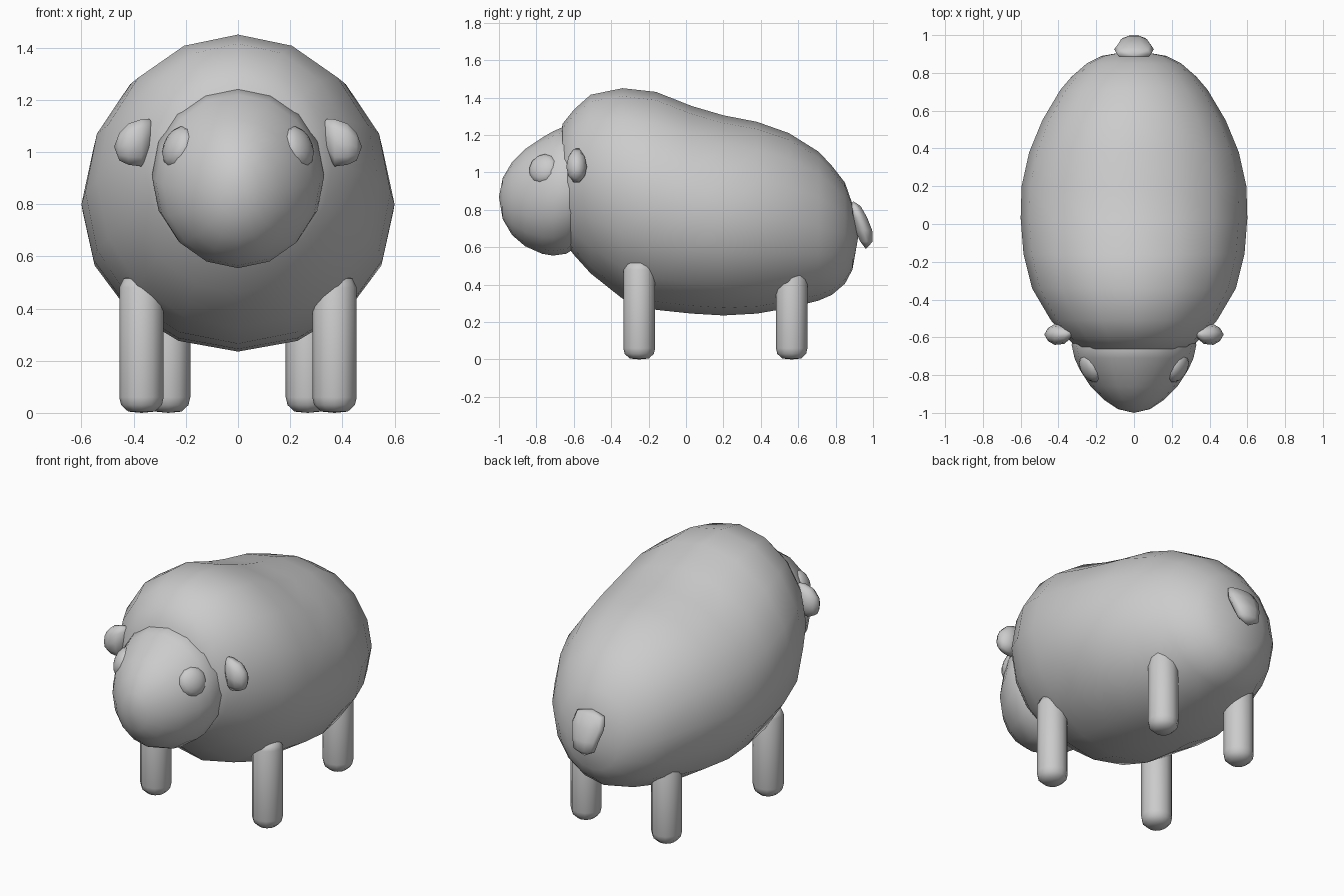
import bpy, bmesh, math
from mathutils import Vector

if "Cube" in bpy.data.objects:
    bpy.data.objects.remove(bpy.data.objects["Cube"])

grey = bpy.data.materials.new("light grey")
grey.diffuse_color = (0.6, 0.6, 0.6, 1)
grey.use_nodes = True
grey.node_tree.nodes["Principled BSDF"].inputs["Base Color"].default_value = grey.diffuse_color


def finish(bm, name):
    bmesh.ops.recalc_face_normals(bm, faces=bm.faces)
    me = bpy.data.meshes.new(name)
    bm.to_mesh(me)
    bm.free()
    me.materials.append(grey)
    for p in me.polygons:
        p.use_smooth = True
    ob = bpy.data.objects.new(name, me)
    bpy.context.collection.objects.link(ob)
    return ob


def loft(name, rings, axis, n=16, side=1):
    """Elliptical rings (position, centre a, radius a, centre b, radius b) along
    an axis; zero radii make a closing point. side=-1 mirrors across x."""
    bm = bmesh.new()

    def point(p, a, b):
        co = {'x': (p, a, b), 'y': (a, p, b), 'z': (a, b, p)}[axis]
        return bm.verts.new((co[0] * side, co[1], co[2]))

    loops = []
    for p, ca, ra, cb, rb in rings:
        if ra == 0:
            loops.append([point(p, ca, cb)] * n)
        else:
            loops.append([point(p, ca + ra * math.cos(math.tau * i / n),
                                cb + rb * math.sin(math.tau * i / n)) for i in range(n)])
    for l0, l1 in zip(loops, loops[1:]):
        for i in range(n):
            j = (i + 1) % n
            vs = list(dict.fromkeys((l0[i], l0[j], l1[j], l1[i])))
            bm.faces.new(vs)
    return finish(bm, name)


def side_profile(rows):
    """Rows of (y, top z, bottom z, half width) to rings along y."""
    return [(y, 0, w, (t + b) / 2, (t - b) / 2) for y, t, b, w in rows]


# woolly body
loft("body", side_profile([
    (-0.70, 0.95, 0.95, 0), (-0.66, 1.26, 0.64, 0.29), (-0.60, 1.335, 0.56, 0.36),
    (-0.51, 1.415, 0.46, 0.44), (-0.34, 1.45, 0.325, 0.54), (-0.16, 1.43, 0.265, 0.585),
    (0.03, 1.355, 0.245, 0.60), (0.20, 1.305, 0.235, 0.595), (0.38, 1.27, 0.245, 0.555),
    (0.55, 1.21, 0.275, 0.485), (0.71, 1.11, 0.315, 0.39), (0.78, 1.035, 0.345, 0.33),
    (0.85, 0.945, 0.405, 0.25), (0.89, 0.83, 0.48, 0.17), (0.92, 0.65, 0.65, 0)]), 'y')

# head
loft("head", side_profile([
    (-0.48, 0.9, 0.9, 0), (-0.54, 1.2, 0.63, 0.31), (-0.64, 1.25, 0.565, 0.33),
    (-0.71, 1.22, 0.555, 0.315), (-0.77, 1.185, 0.565, 0.288), (-0.86, 1.125, 0.605, 0.23),
    (-0.93, 1.055, 0.665, 0.16), (-0.98, 0.97, 0.75, 0.085), (-1.0, 0.87, 0.87, 0)]), 'y')

# tail
loft("tail", [
    (0.845, 0, 0, 0.895, 0), (0.82, 0, 0.09, 0.90, 0.035), (0.76, 0, 0.105, 0.925, 0.045),
    (0.69, 0, 0.085, 0.95, 0.048), (0.63, 0, 0.07, 0.965, 0.035), (0.59, 0, 0, 0.962, 0)],
    'z', 10)

# paired parts
for side, label in ((-1, "right"), (1, "left")):
    for part, x, y, r, top in (("front", 0.37, -0.25, 0.085, 0.53),
                               ("back", 0.267, 0.565, 0.084, 0.5)):
        loft(f"{part}_leg_{label}", [
            (0, x, 0, y, 0), (0.005, x, r * 0.6, y, r * 0.6), (0.03, x, r * 0.92, y, r * 0.92),
            (0.06, x, r, y, r), (top - 0.05, x, r, y, r),
            (top - 0.015, x, r * 0.8, y, r * 0.8), (top, x, 0, y, 0)], 'z', 12, side)

    loft(f"ear_{label}", [
        (0.32, -0.575, 0, 1.10, 0), (0.34, -0.58, 0.03, 1.06, 0.07),
        (0.37, -0.585, 0.05, 1.035, 0.095), (0.42, -0.585, 0.055, 1.03, 0.083),
        (0.455, -0.585, 0.035, 1.02, 0.055), (0.475, -0.585, 0, 1.02, 0)], 'x', 10, side)

    # eye bump, flattened along the direction the head surface faces
    bm = bmesh.new()
    bmesh.ops.create_uvsphere(bm, u_segments=12, v_segments=8, radius=1)
    rot = Vector((side * 0.85, -0.45, 0.35)).to_track_quat('Z', 'Y')
    for v in bm.verts:
        v.co = rot @ Vector((v.co.x * 0.085, v.co.y * 0.085, v.co.z * 0.05)) \
            + Vector((side * 0.228, -0.76, 1.017))
    finish(bm, f"eye_{label}")
